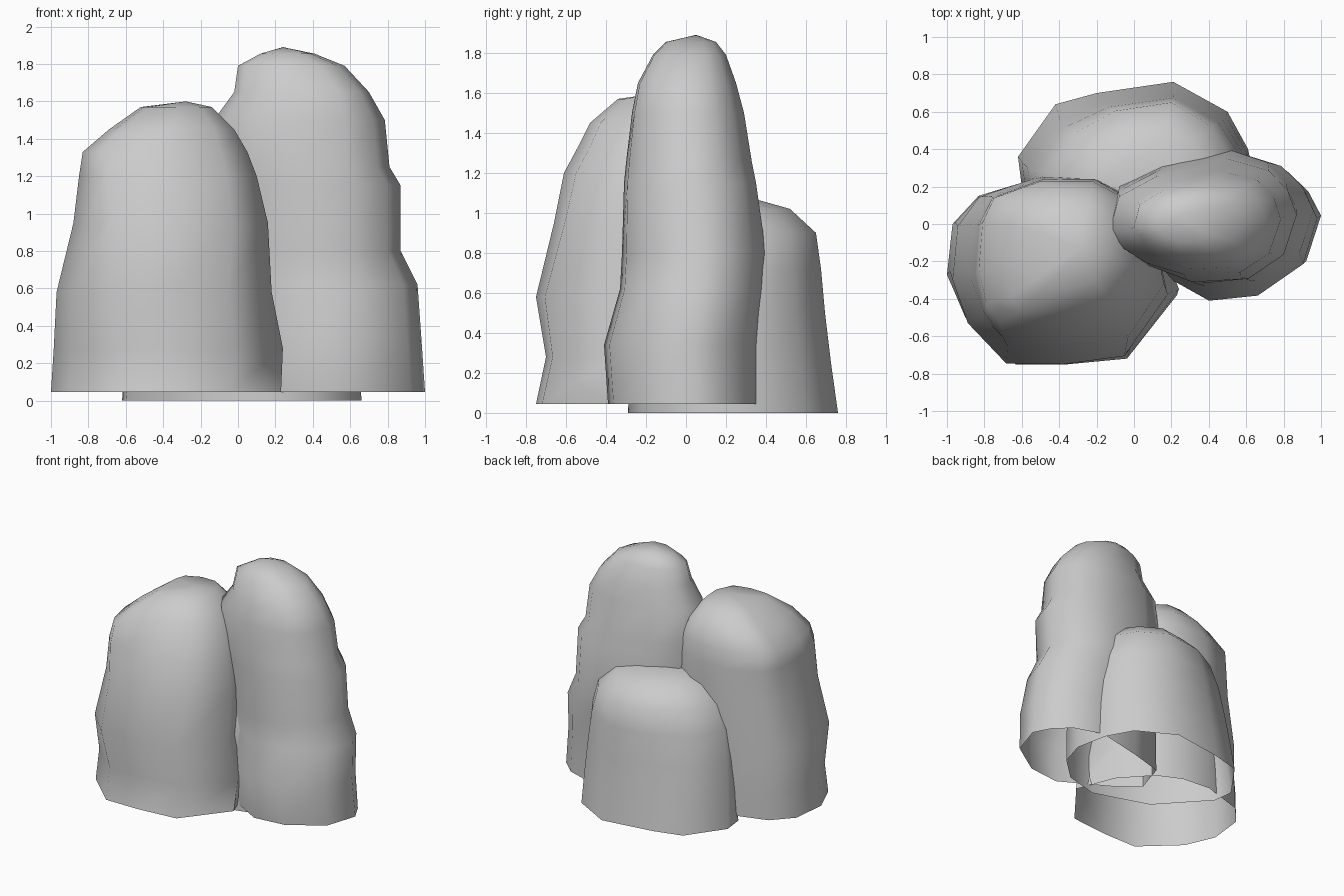
import bpy, bmesh, math


def unit(outline):
    """Scale a plan outline to the unit square."""
    xs, ys = [p[0] for p in outline], [p[1] for p in outline]
    return [((x - min(xs)) / (max(xs) - min(xs)), (y - min(ys)) / (max(ys) - min(ys)))
            for x, y in outline]


def rock(name, base, top, levels, peak):
    """Open-bottomed rock: plan blends from base to top, fitted to (z, x0, x1, y0, y1) levels."""
    low, high, n = unit(base), unit(top), len(base)
    bm = bmesh.new()
    rings = []
    for z, x0, x1, y0, y1 in levels:
        t = min(1, z / (0.84 * peak[2])) ** 1.5
        shape = unit([(a * (1 - t) + c * t, b * (1 - t) + d * t)
                      for (a, b), (c, d) in zip(low, high)])
        rings.append([bm.verts.new((x0 + u * (x1 - x0), y0 + v * (y1 - y0), z))
                      for u, v in shape])
    for lo, hi in zip(rings, rings[1:]):
        for i in range(n):
            j = (i + 1) % n
            bm.faces.new((lo[i], lo[j], hi[j], hi[i]))
    tip = bm.verts.new(peak)
    for i in range(n):
        bm.faces.new((rings[-1][i], rings[-1][(i + 1) % n], tip))
    mesh = bpy.data.meshes.new(name)
    bm.to_mesh(mesh)
    bm.free()
    obj = bpy.data.objects.new(name, mesh)
    bpy.context.collection.objects.link(obj)
    bpy.ops.object.select_all(action='DESELECT')
    obj.select_set(True)
    bpy.context.view_layer.objects.active = obj
    bpy.ops.object.shade_smooth_by_angle(angle=math.radians(60))
    return obj


# Broad rock, front left
rock("front_left_rock",
     [(-1, -.27), (-.9, -.5), (-.63, -.75), (-.35, -.75), (-.03, -.72), (.24, -.38),
      (.12, -.08), (-.08, .14), (-.27, .23), (-.5, .25), (-.83, .15), (-.97, 0)],
     [(-.83, -.25), (-.79, -.43), (-.72, -.53), (-.4, -.54), (-.1, -.48), (.04, -.25),
      (.02, -.02), (-.08, .14), (-.23, .22), (-.5, .22), (-.75, .13), (-.81, 0)],
     [(.045, -1, .23, -.75, .25), (.28, -.985, .24, -.70, .25), (.58, -.97, .18, -.75, .25),
      (.95, -.88, .16, -.66, .25), (1.2, -.85, .1, -.61, .24), (1.33, -.83, .05, -.54, .23),
      (1.45, -.69, -.02, -.48, .19), (1.57, -.52, -.14, -.34, .08)],
     (-.28, -.13, 1.6))

# Tall rock, right, with a small spur on its left
rock("tall_right_rock",
     [(-.15, -.03), (0, -.17), (.18, -.28), (.4, -.41), (.66, -.38), (.92, -.2),
      (1, .06), (.93, .2), (.81, .32), (.58, .4), (.2, .31), (-.07, .23)],
     [(-.02, -.02), (.04, -.11), (.14, -.18), (.3, -.23), (.55, -.22), (.67, -.13),
      (.72, .03), (.69, .14), (.62, .22), (.44, .27), (.18, .24), (.02, .14)],
     [(.045, -.12, 1, -.39, .36), (.34, -.12, .98, -.41, .36), (.62, -.13, .96, -.33, .38),
      (.8, -.13, .87, -.32, .4), (1.15, -.14, .87, -.31, .35), (1.25, -.14, .81, -.3, .33),
      (1.5, -.13, .785, -.27, .29), (1.65, -.02, .7, -.24, .25), (1.79, 0, .57, -.165, .2),
      (1.855, .12, .41, -.1, .15)],
     (.24, .05, 1.89))

# Low rock, back
rock("low_back_rock",
     [(-.62, .36), (-.6, .2), (-.28, -.15), (.15, -.29), (.42, -.22), (.6, -.05),
      (.66, .15), (.61, .4), (.5, .6), (.21, .76), (-.2, .7), (-.42, .64)],
     [(-.45, .27), (-.42, .12), (-.28, -.08), (.05, -.18), (.3, -.15), (.48, -.05),
      (.54, .15), (.52, .35), (.41, .52), (.2, .645), (-.1, .6), (-.32, .48)],
     [(0, -.62, .66, -.29, .76), (.25, -.6, .65, -.28, .725), (.5, -.57, .63, -.26, .695),
      (.72, -.53, .6, -.24, .675), (.9, -.45, .54, -.18, .65), (1.02, -.31, .41, -.05, .52),
      (1.065, -.16, .25, .08, .36)],
     (.03, .2, 1.075))
